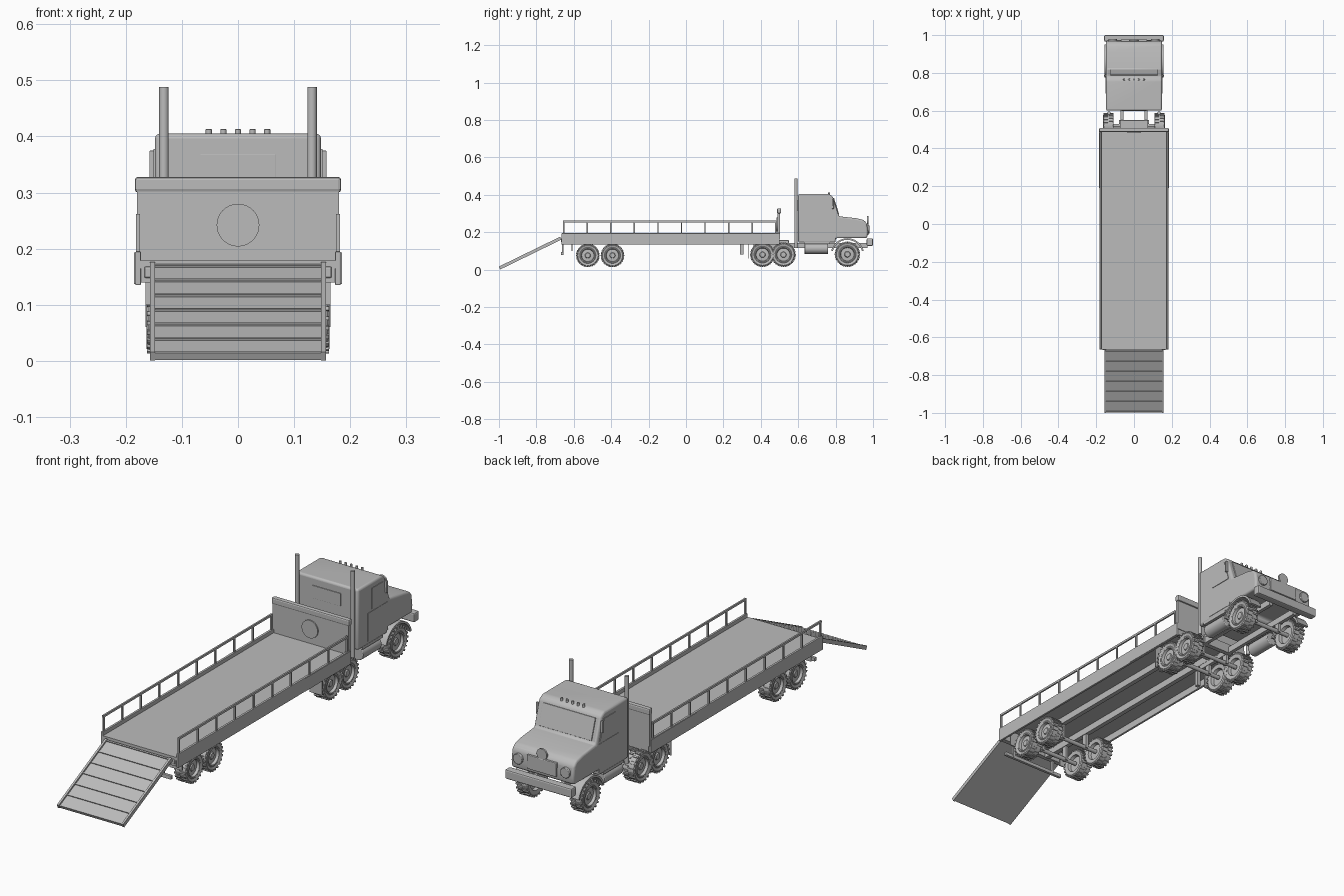
import bpy, bmesh, math
from mathutils import Matrix, Vector

if "Cube" in bpy.data.objects:
    bpy.data.objects.remove(bpy.data.objects["Cube"])

grey = bpy.data.materials.new("painted grey")
grey.diffuse_color = (0.5, 0.5, 0.5, 1)
grey.use_nodes = True
grey.node_tree.nodes["Principled BSDF"].inputs["Base Color"].default_value = grey.diffuse_color


def finish(name, bm, bevel=0, segs=2, smooth=False):
    bmesh.ops.recalc_face_normals(bm, faces=bm.faces)
    me = bpy.data.meshes.new(name)
    bm.to_mesh(me)
    bm.free()
    me.materials.append(grey)
    ob = bpy.data.objects.new(name, me)
    bpy.context.collection.objects.link(ob)
    if bevel:
        m = ob.modifiers.new("bevel", "BEVEL")
        m.width, m.segments, m.limit_method = bevel, segs, "ANGLE"
    if smooth:
        bpy.ops.object.select_all(action="DESELECT")
        bpy.context.view_layer.objects.active = ob
        ob.select_set(True)
        bpy.ops.object.shade_smooth_by_angle(angle=math.radians(35))
    return ob


def add_box(bm, x, y, z, mat=Matrix()):
    # x, y, z are (low, high) pairs
    c = Vector([(a + b) / 2 for a, b in (x, y, z)])
    s = [b - a for a, b in (x, y, z)]
    bmesh.ops.create_cube(bm, size=1, matrix=mat @ Matrix.Translation(c) @ Matrix.Diagonal((*s, 1)))


def box(name, x, y, z, bevel=0, mat=Matrix()):
    bm = bmesh.new()
    add_box(bm, x, y, z, mat)
    return finish(name, bm, bevel)


def pair(name, x, y, z, bevel=0):
    # the same box on both sides
    bm = bmesh.new()
    add_box(bm, x, y, z)
    add_box(bm, (-x[1], -x[0]), y, z)
    return finish(name, bm, bevel)


def rod(name, c, r, length, axis="z", segs=20, bevel=0):
    rot = {"z": Matrix(), "x": Matrix.Rotation(math.pi / 2, 4, "Y"), "y": Matrix.Rotation(math.pi / 2, 4, "X")}[axis]
    bm = bmesh.new()
    bmesh.ops.create_cone(bm, cap_ends=True, segments=segs, radius1=r, radius2=r, depth=length,
                          matrix=Matrix.Translation(c) @ rot)
    return finish(name, bm, bevel, smooth=True)


def extrude(name, pts, x0, x1, bevel=0, segs=2, smooth=False):
    # side profile of (y, z) points stretched across x
    bm = bmesh.new()
    f = bm.faces.new([bm.verts.new((x0, y, z)) for y, z in pts])
    r = bmesh.ops.extrude_face_region(bm, geom=[f])
    bmesh.ops.translate(bm, vec=(x1 - x0, 0, 0), verts=[v for v in r["geom"] if isinstance(v, bmesh.types.BMVert)])
    return finish(name, bm, bevel, segs, smooth)


def wheel(name, side, y, z, r, outer=0.162, w=0.055):
    # turned tyre and dished rim, then staggered tread lugs
    prof = [(0, .7), (.2, .7), (.24, .55), (.52, .5), (.56, .92), (.63, .95), (.68, .88), (.86, 1),
            (.94, .85), (.94, -.85), (.86, -1), (.6, -.9), (.55, -.4), (0, -.4)]
    bm = bmesh.new()
    cx, n = side * (outer - w / 2), 32
    rings = []
    for i in range(n):
        a = 2 * math.pi * i / n
        rings.append([bm.verts.new((cx + side * h * w / 2, y + q * r * math.cos(a), z + q * r * math.sin(a)))
                      for q, h in prof])
    for i in range(n):
        p, q = rings[i], rings[(i + 1) % n]
        for j in range(len(prof) - 1):
            bm.faces.new((p[j], p[j + 1], q[j + 1], q[j]))
    bmesh.ops.remove_doubles(bm, verts=bm.verts, dist=1e-5)
    for i in range(44):
        s = 1 if i % 2 else -1
        m = Matrix.Translation((cx, y, z)) @ Matrix.Rotation(2 * math.pi * i / 44, 4, "X")
        add_box(bm, sorted((s * .002, s * w * .49)), (-.0035, .0035), (r * .88, r), m)
    finish(name, bm, smooth=True)


# trailer bed
box("deck_floor", (-.176, .176), (-.665, .5), (.165, .179))
pair("deck_side_beam", (.173, .183), (-.665, .5), (.135, .195), .002)
pair("forward_side_plate", (.183, .185), (.19, .5), (.137, .193))
box("rear_crossbeam", (-.173, .173), (-.665, -.645), (.14, .165))
box("front_crossbeam", (-.173, .173), (.48, .5), (.14, .165))
pair("trailer_beam", (.055, .075), (-.645, .48), (.135, .165))

# headboard with folded cap and round plate
box("headboard", (-.18, .18), (.489, .503), (.165, .32))
box("headboard_cap", (-.184, .184), (.487, .509), (.3, .328), .006)
rod("headboard_disc", (0, .487, .242), .038, .006, "y", 40)

# side railings
bm = bmesh.new()
for s in (-1, 1):
    xs = sorted((s * .175, s * .182))
    add_box(bm, xs, (-.658, .483), (.253, .262))
    for i in range(10):
        y = -.654 + i * .126
        add_box(bm, xs, (y - .0035, y + .0035), (.19, .255))
finish("side_railing", bm)

# loading ramp with rims and slats
tilt = Matrix.Translation((0, -.833, .088)) @ Matrix.Rotation(math.radians(26), 4, "X")
bm = bmesh.new()
add_box(bm, (-.15, .15), (-.18, .18), (-.008, .002), tilt)
for s in (-1, 1):
    add_box(bm, sorted((s * .148, s * .157)), (-.182, .182), (-.008, .009), tilt)
for i in range(7):
    t = -.177 + i * .059
    add_box(bm, (-.149, .149), (t - .003, t + .003), (.001, .006), tilt)
finish("loading_ramp", bm)

# wheels and axles
for label, y, z, r in (("trailer_rear", -.525, .076, .063), ("trailer_mid", -.393, .076, .063),
                       ("drive_front", .521, .08, .066), ("drive_rear", .409, .08, .066),
                       ("steer", .863, .082, .068)):
    for s, side in ((-1, "left"), (1, "right")):
        wheel(f"{label}_wheel_{side}", s, y, z, r, .155 if label == "steer" else .163)
    rod(label + "_axle", (0, y, z), .009, .24, "x")
    pair(label + "_hanger", (.058, .07), (y - .012, y + .012), (z - .006, .14))

# trailer underside fittings
pair("landing_leg", (.09, .107), (.29, .308), (.08, .165))
pair("front_mudflap", (.105, .165), (.333, .338), (.06, .165))
pair("rear_mudflap", (.105, .165), (-.613, -.608), (.1, .165))
pair("rear_bumper_bracket", (.1, .112), (-.664, -.654), (.085, .15))
box("rear_bumper_bar", (-.15, .15), (-.668, -.655), (.078, .094), .002)
pair("rear_lamp", (.15, .167), (-.668, -.655), (.148, .168), .003)

# tractor frame and coupling
pair("frame_rail", (.056, .072), (.36, .97), (.115, .143))
box("coupling_plate", (-.075, .075), (.41, .55), (.14, .158), .004)
box("frame_crossmember", (-.08, .08), (.53, .55), (.115, .145))

# cab and hood in one side profile
body = [(.6, .145), (.6, .405), (.762, .405), (.784, .392), (.818, .285), (.91, .275), (.95, .265), (.967, .247),
        (.973, .2), (.968, .168), (.8, .168), (.8, .145)]
extrude("cab_body", body, -.148, .148, .009, 3, True)

# windows as thin plates
slope = Matrix.Translation((0, .8015, .338)) @ Matrix.Rotation(math.atan2(.034, .107), 4, "X")
box("windscreen", (-.125, .125), (-.004, .004), (-.046, .046), .002, slope)
box("rear_window", (-.067, .067), (.597, .602), (.315, .369), .001)
for s, side in ((-1, "left"), (1, "right")):
    extrude("side_window_" + side, [(.69, .29), (.69, .378), (.768, .378), (.795, .29)], s * .145, s * .1505)
    extrude("door_panel_" + side, [(.665, .16), (.665, .28), (.8, .28), (.8, .16)], s * .144, s * .1495)
    box("door_mirror_" + side, sorted((s * .147, s * .158)), (.78, .79), (.325, .375), .002)
    # curved mudguard
    arc = [(.863 + r * math.cos(a), .078 + r * math.sin(a))
           for r, k in ((.09, range(13)), (.081, range(12, -1, -1)))
           for a in [math.radians(15 + 150 * i / 12) for i in k]]
    extrude("front_mudguard_" + side, arc, s * .1, s * .157, smooth=True)
    rod("fuel_tank_" + side, (s * .12, .697, .113), .029, .126, "y", 28, .003)
    rod("exhaust_stack_" + side, (s * .132, .588, .302), .0085, .372, "z")
    rod("headlight_" + side, (s * .112, .972, .215), .022, .016, "y", 28, .002)
    box("headlight_step_" + side, sorted((s * .1, s * .148)), (.63, .77), (.138, .15))

# roof lamps
for i in range(5):
    rod(f"roof_lamp_{i + 1}", ((i - 2) * .026, .765, .406), .0055, .014, "z", 16, .001)

# nose details
box("grille", (-.07, .07), (.966, .977), (.185, .245), .003)
rod("hood_disc", (0, .972, .264), .024, .008, "y", 32)
box("front_bumper", (-.158, .158), (.966, 1.0), (.127, .167), .006)
